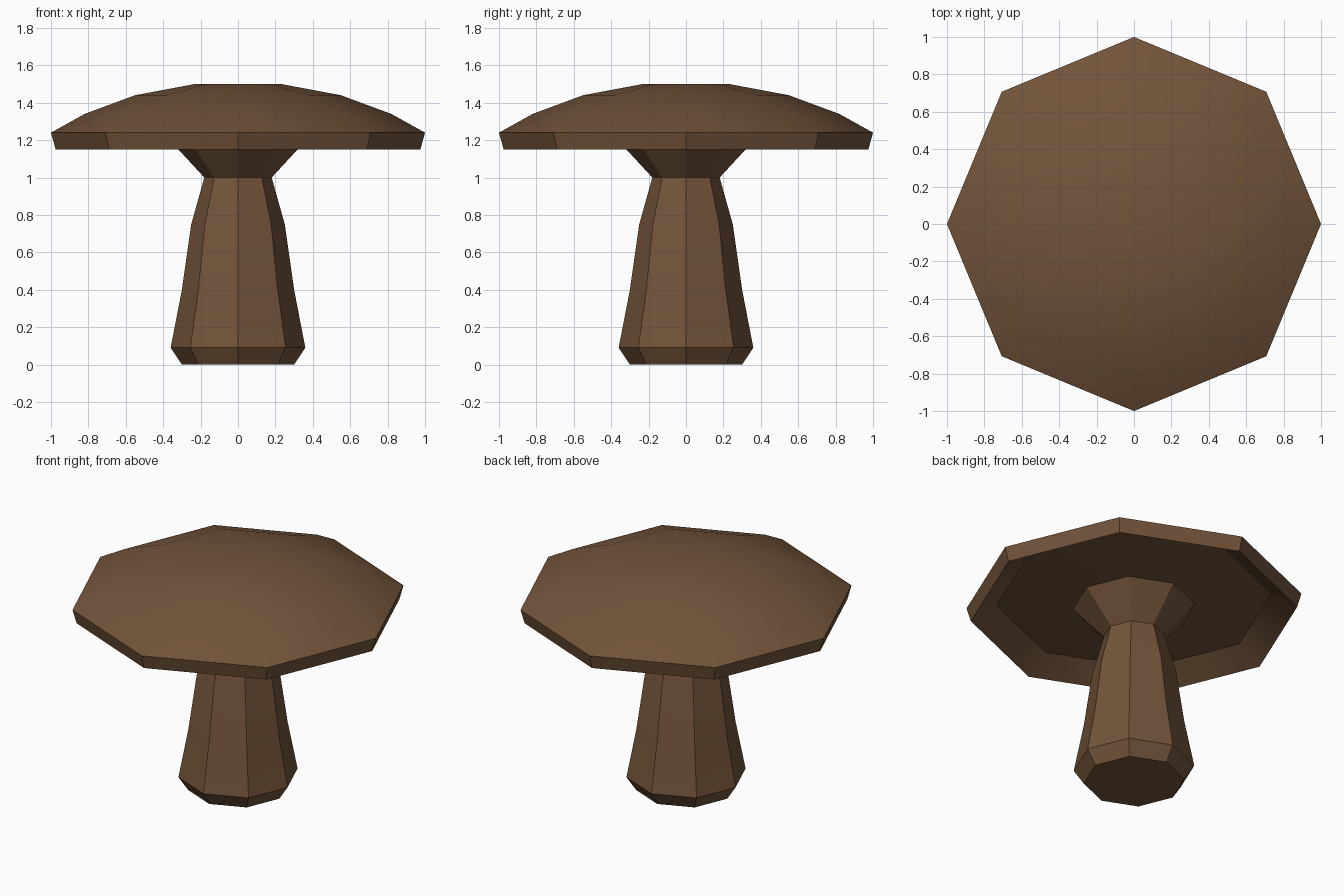
import bpy
import bmesh
from math import cos, sin, pi, radians

cube = bpy.data.objects.get("Cube")
if cube:
    bpy.data.objects.remove(cube, do_unlink=True)

SIDES = 8

# Single brown colour
brown = bpy.data.materials.new("mushroom_brown")
brown.use_nodes = True
colour = (0.17, 0.088, 0.042, 1.0)
brown.diffuse_color = colour
bsdf = next(n for n in brown.node_tree.nodes if n.type == "BSDF_PRINCIPLED")
bsdf.inputs["Base Color"].default_value = colour
bsdf.inputs["Roughness"].default_value = 0.9


def lathe(name, profile, close_bottom=False, close_top=False):
    """Spin a (radius, height) profile into an eight-sided part."""
    bm = bmesh.new()
    rings = []
    for radius, z in profile:
        rings.append([bm.verts.new((radius * cos(2 * pi * i / SIDES),
                                    radius * sin(2 * pi * i / SIDES), z))
                      for i in range(SIDES)])
    for low, high in zip(rings, rings[1:]):
        for i in range(SIDES):
            j = (i + 1) % SIDES
            bm.faces.new((low[i], low[j], high[j], high[i]))
    if close_bottom:
        bm.faces.new(rings[0][::-1])
    if close_top:
        bm.faces.new(rings[-1])
    mesh = bpy.data.meshes.new(name)
    bm.to_mesh(mesh)
    bm.free()
    mesh.materials.append(brown)
    obj = bpy.data.objects.new(name, mesh)
    bpy.context.collection.objects.link(obj)
    bpy.ops.object.select_all(action="DESELECT")
    obj.select_set(True)
    bpy.context.view_layer.objects.active = obj
    bpy.ops.object.shade_smooth_by_angle(angle=radians(30))
    return obj


# Stem: chamfered foot, tapering shaft, flared collar under the cap
lathe("stem", [(0.30, 0), (0.36, 0.09), (0.30, 0.40), (0.25, 0.75),
               (0.18, 1.0), (0.365, 1.2)], close_bottom=True)

# Cap: hollow underside, short rim, domed top
lathe("cap", [(0.365, 1.2), (0.82, 1.25), (0.975, 1.15), (1.0, 1.24),
              (0.82, 1.34), (0.55, 1.44), (0.23, 1.5)], close_top=True)
